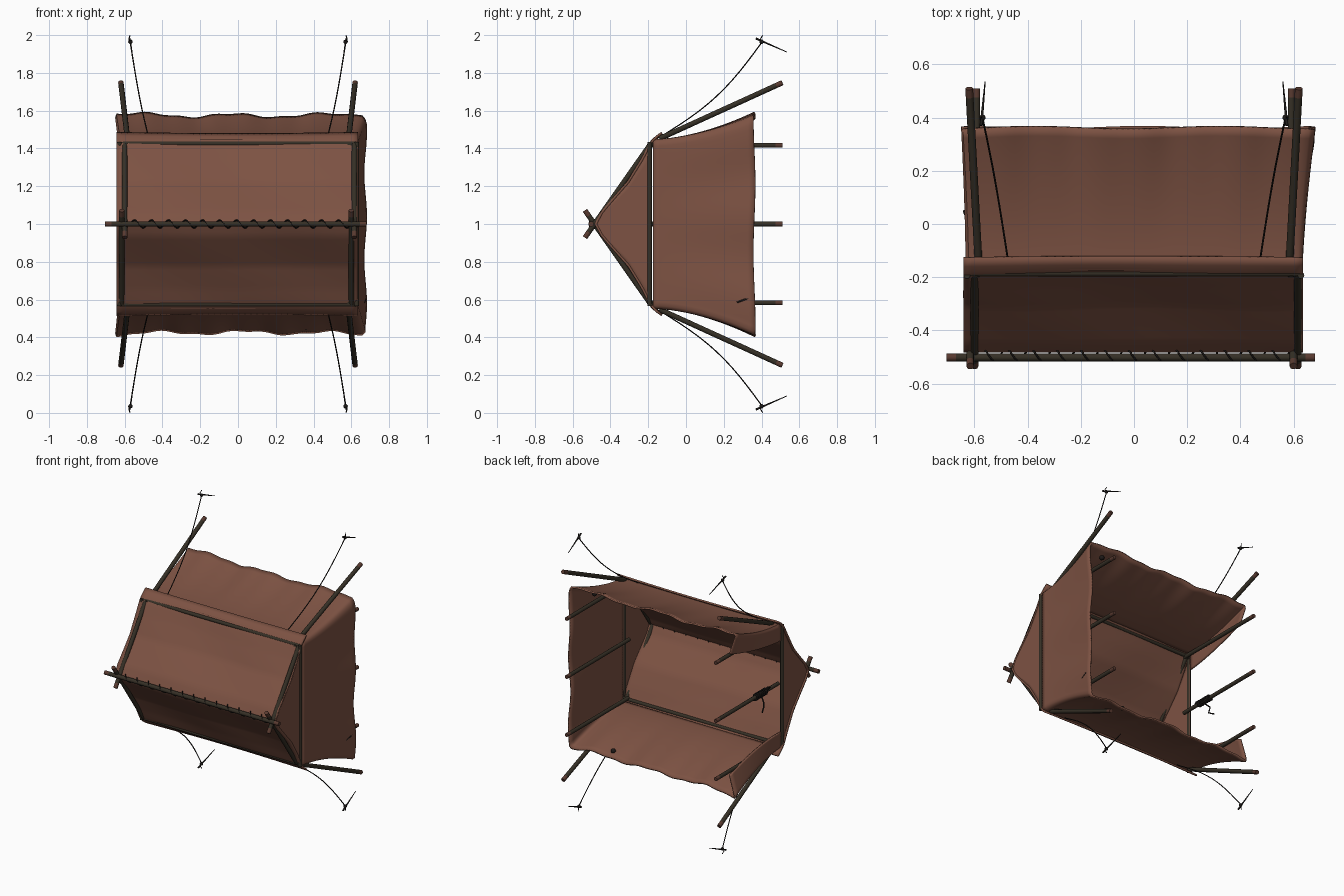
import bpy, bmesh, math
from mathutils import Vector, Matrix

if "Cube" in bpy.data.objects:
    bpy.data.objects.remove(bpy.data.objects["Cube"])

def material(name, rgb):
    m = bpy.data.materials.new(name)
    m.diffuse_color = (*rgb, 1)
    m.use_nodes = True
    m.node_tree.nodes["Principled BSDF"].inputs["Base Color"].default_value = m.diffuse_color
    return m

CLOTH = material("brown canvas", (0.205, 0.085, 0.056))
WOOD = material("dark wood", (0.036, 0.029, 0.019))
TIP = material("red brown cut wood", (0.10, 0.043, 0.030))
ROPE = material("black rope", (0.012, 0.010, 0.009))

def finish(name, bm, mats, angle=40):
    me = bpy.data.meshes.new(name)
    bm.to_mesh(me)
    bm.free()
    ob = bpy.data.objects.new(name, me)
    bpy.context.collection.objects.link(ob)
    for m in mats:
        me.materials.append(m)
    bpy.ops.object.select_all(action='DESELECT')
    ob.select_set(True)
    bpy.context.view_layer.objects.active = ob
    bpy.ops.object.shade_smooth_by_angle(angle=math.radians(angle))
    return ob

def sheet(name, f, nu, nv, thick=0.012):
    """Cloth surface from a function of u, v in 0..1."""
    bm = bmesh.new()
    g = [[bm.verts.new(f(i / nu, j / nv)) for j in range(nv + 1)] for i in range(nu + 1)]
    for i in range(nu):
        for j in range(nv):
            bm.faces.new((g[i][j], g[i + 1][j], g[i + 1][j + 1], g[i][j + 1]))
    ob = finish(name, bm, [CLOTH], 50)
    s = ob.modifiers.new("thickness", 'SOLIDIFY')
    s.thickness = thick
    s.offset = 0
    return ob

def pole(name, a, b, r=0.014, mat=WOOD, tips=(False, False), r2=None):
    """Round stick from a to b, with optional pale tips."""
    a, b = Vector(a), Vector(b)
    d = b - a
    rot = d.to_track_quat('Z', 'Y').to_matrix().to_4x4()
    bm = bmesh.new()
    stops = [0, 0.035 / d.length, 1 - 0.035 / d.length, 1]
    rings = []
    for k, s in enumerate(stops):
        rad = r + ((r2 or r) - r) * s
        rings.append([bm.verts.new(a + d * s + rot.to_3x3() @ Vector(
            (rad * math.cos(q * math.pi / 5), rad * math.sin(q * math.pi / 5), 0))) for q in range(10)])
    for k in range(3):
        for q in range(10):
            fc = bm.faces.new((rings[k][q], rings[k][(q + 1) % 10], rings[k + 1][(q + 1) % 10], rings[k + 1][q]))
            fc.material_index = int((k == 0 and tips[0]) or (k == 2 and tips[1]))
    bm.faces.new(rings[0][::-1]).material_index = int(tips[0])
    bm.faces.new(rings[3]).material_index = int(tips[1])
    return finish(name, bm, [mat, TIP])

def rope(name, pts, r=0.004):
    cu = bpy.data.curves.new(name, 'CURVE')
    cu.dimensions = '3D'
    cu.bevel_depth = r
    cu.bevel_resolution = 1
    cu.use_fill_caps = True
    sp = cu.splines.new('POLY')
    sp.points.add(len(pts) - 1)
    for p, q in zip(sp.points, pts):
        p.co = (*q, 1)
    cu.materials.append(ROPE)
    ob = bpy.data.objects.new(name, cu)
    bpy.context.collection.objects.link(ob)
    return ob

def knot(name, c, r):
    bm = bmesh.new()
    bmesh.ops.create_icosphere(bm, subdivisions=2, radius=r, matrix=Matrix.Translation(c))
    return finish(name, bm, [ROPE])

def lerp(table, t):
    for (t0, v0), (t1, v1) in zip(table, table[1:]):
        if t <= t1:
            return v0 + (v1 - v0) * (t - t0) / (t1 - t0)
    return table[-1][1]

# Roof: height above the ridge line -> depth
ROOF = [(0, -0.478), (0.06, -0.444), (0.22, -0.305), (0.34, -0.235), (0.43, -0.188), (0.455, -0.165), (0.482, -0.128)]

def roof(u, v):
    w = v * 2 - 1
    x = -0.642 + 1.277 * u
    sag = 0.006 * math.sin(7 * x + 3 * w) * math.sin(math.pi * abs(w)) + 0.005 * math.sin(math.pi * u) * abs(w)
    lip = 0.006 * math.sin(math.pi * u) * abs(w) ** 8
    return (x, lerp(ROOF, abs(w) * 0.482) + sag, 1 + w * (0.482 - lip))
sheet("roof_cloth", roof, 40, 48)

# Gable triangles at both ends
GABLE = [(-0.478, 0.0), (-0.444, 0.06), (-0.305, 0.22), (-0.235, 0.34), (-0.18, 0.435)]
for side, s in (("left", -1), ("right", 1)):
    def gable(u, v):
        y = -0.472 + 0.29 * u
        return (s * 0.627, y, 1 + (v * 2 - 1) * lerp(GABLE, y))
    sheet(side + "_gable_cloth", gable, 14, 12, 0.01)

# Wall skirt: wraps three sides and turns in a little at the open left end
PATH = [(-1, -0.74), (-1, -0.97), (-0.985, -1), (0.98, -1), (1, -0.97), (1, 0.97), (0.98, 1), (-0.985, 1), (-1, 0.97), (-1, 0.74)]
STOPS = [0, 0.055, 0.065, 0.37, 0.38, 0.62, 0.63, 0.935, 0.945, 1]
PX = list(zip(STOPS, [p[0] for p in PATH]))
PZ = list(zip(STOPS, [p[1] for p in PATH]))

def skirt(u, t):
    px, pz = lerp(PX, u), lerp(PZ, u)
    x = px * (0.628 + (0.042 if px > 0 else 0.022) * t ** 1.5)
    wave = t * t * (0.010 * math.sin(9 * px + 2 * pz) + 0.012 * abs(px) ** 4 + 0.004 * math.sin(23 * px))
    h = 0.443 + 0.128 * t ** 1.7 + wave
    if px > 0.985 and abs(pz) < 0.97:      # end wall ripples
        x += t * 0.007 * math.sin(8 * pz + 1)
    if px < -0.985:                        # loose front flaps hang inward
        x += 0.05 * t * (1 - abs(pz)) / 0.26
    y = -0.175 + 0.537 * t + 0.005 * t * math.sin(6 * px + 5 * pz)
    return (x, y, 1 + pz * h)
sheet("wall_cloth", skirt, 200, 16, 0.012)

# Ridge pole and lacing
pole("ridge_pole", (-0.705, -0.502, 1), (0.68, -0.502, 1), 0.0145, WOOD, (True, True))
lace = []
for i in range(13 * 10 + 1):
    a = i / 10 * 2 * math.pi
    lace.append((-0.57 + 1.17 * i / 130, -0.492 + 0.022 * math.cos(a), 1 + 0.021 * math.sin(a)))
rope("ridge_lacing", lace, 0.0035)

for s, side in ((-1, "left"), (1, "right")):
    # Upright poles, end post and crossed rafters
    for k, z in (("low", 0.583), ("middle", 1.0), ("high", 1.417)):
        pole(f"{side}_{k}_upright", (s * 0.592, -0.2, z), (s * 0.592, 0.51, z), 0.0135, WOOD, (False, True))
    pole(side + "_end_beam", (s * 0.628, -0.193, 0.565), (s * 0.628, -0.193, 1.435), 0.0125)
    for k, d in (("upper", 1), ("lower", -1)):
        pole(f"{side}_{k}_rafter", (s * 0.608 + d * 0.008, -0.19, 1 + d * 0.42),
             (s * 0.608 + d * 0.008, -0.535, 1 - d * 0.072), 0.0145, WOOD, (False, True))
        # Slanted brace poles outside
        pole(f"{side}_{k}_brace", (s * 0.585, -0.14, 1 + d * 0.452), (s * 0.62, 0.51, 1 + d * 0.748),
             0.0145, WOOD, (False, True))
        # Guy ropes and pegs
        pts = []
        for i in range(13):
            t = i / 12
            sag = 0.035 * math.sin(math.pi * t)
            pts.append((s * (0.475 + 0.095 * t), -0.13 + 0.53 * t + sag * 0.8, 1 + d * (0.465 + 0.495 * t - sag)))
        rope(f"{side}_{k}_guy_rope", pts, 0.0035)
        pole(f"{side}_{k}_peg", (s * 0.575, 0.37, 1 + d * 0.982), (s * 0.56, 0.535, 1 + d * 0.91), 0.006, ROPE, r2=0.002)
        rope(f"{side}_{k}_peg_tail", [(s * 0.57, 0.40, 1 + d * 0.96), (s * 0.578, 0.395, 1 + d * 0.98),
                                      (s * 0.572, 0.405, 1 + d * 0.998)], 0.003)
        knot(f"{side}_{k}_peg_knot", (s * 0.57, 0.4, 1 + d * 0.965), 0.012)

# Long eave beams
for k, z in (("upper", 1.425), ("lower", 0.575)):
    pole(k + "_eave_beam", (-0.625, -0.185, z), (0.625, -0.185, z), 0.0125)

# Rope binding on the left middle upright
bind = []
for i in range(61):
    a = i / 10 * 2 * math.pi
    bind.append((-0.592 + 0.019 * math.cos(a), -0.06 + 0.0022 * i, 1 + 0.019 * math.sin(a)))
rope("upright_binding", bind, 0.006)
rope("binding_tail", [(-0.6, 0.0, 0.985), (-0.63, 0.02, 0.96), (-0.625, 0.01, 0.92), (-0.64, 0.05, 0.90)], 0.005)
rope("binding_loop", [(-0.6, 0.0, 1.015), (-0.63, -0.03, 1.05), (-0.62, -0.07, 1.03), (-0.6, -0.04, 1.0)], 0.005)

# Small ties poking through the walls
for n, c in (("upper_wall_tie", (0.52, 0.295, 1.535)), ("lower_wall_tie", (0.36, 0.31, 0.455))):
    knot(n, c, 0.017)
rope("end_wall_tie", [(0.668, 0.27, 0.585), (0.674, 0.31, 0.60), (0.674, 0.35, 0.61)], 0.005)
